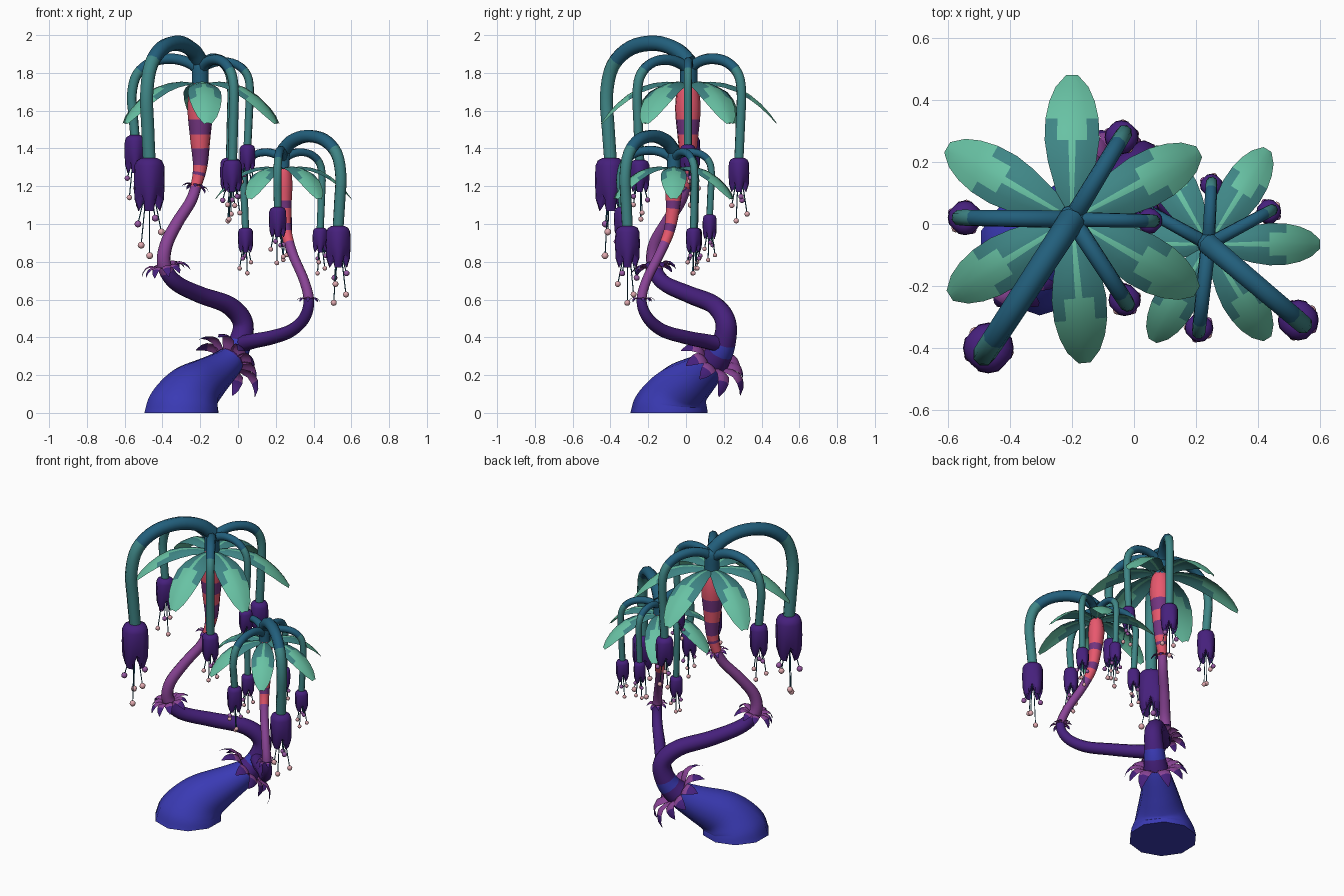
import bpy, bmesh, math, random
from mathutils import Vector, Matrix

if "Cube" in bpy.data.objects:
    bpy.data.objects.remove(bpy.data.objects["Cube"])

random.seed(4)
UP = Vector((0, 0, 1))

# ---------- palette ----------
PALETTE = [("indigo_blue", "3A3AB4"), ("dark_purple", "46207C"), ("plum", "8A4496"),
           ("coral_red", "EC5A70"), ("stripe_purple", "733580"), ("deep_teal", "225F7C"),
           ("mid_teal", "3F8686"), ("mint", "68C2A4"), ("bead_pink", "E2AAB0"), ("bead_mauve", "9A5AA4")]
BLUE, DARK, PLUM, RED, STRIPE, DEEP, TEAL, MINT, PINK, MAUVE = range(10)


def linear(h):
    s = [int(h[i:i + 2], 16) / 255 for i in (0, 2, 4)]
    return [c / 12.92 if c < .04 else ((c + .055) / 1.055) ** 2.4 for c in s] + [1]


mats = []
for name, code in PALETTE:
    m = bpy.data.materials.new(name)
    m.diffuse_color = linear(code)
    m.use_nodes = True
    m.node_tree.nodes["Principled BSDF"].inputs["Base Color"].default_value = m.diffuse_color
    mats.append(m)


# ---------- helpers ----------
def finish(name, bm, recalc=True, angle=50):
    if recalc:
        bmesh.ops.recalc_face_normals(bm, faces=bm.faces)
    me = bpy.data.meshes.new(name)
    bm.to_mesh(me)
    bm.free()
    for m in mats:
        me.materials.append(m)
    ob = bpy.data.objects.new(name, me)
    bpy.context.collection.objects.link(ob)
    bpy.ops.object.select_all(action='DESELECT')
    ob.select_set(True)
    bpy.context.view_layer.objects.active = ob
    bpy.ops.object.shade_smooth_by_angle(angle=math.radians(angle))


def spline(pts, n):
    """Catmull-Rom through tuples; returns a list of (u, Vector, radius)."""
    P = [Vector(p) for p in pts]
    P = [2 * P[0] - P[1]] + P + [2 * P[-1] - P[-2]]
    out = []
    for i in range(1, len(P) - 2):
        a, b, c, d = P[i - 1:i + 3]
        for k in range(n + (i == len(P) - 3)):
            t = k / n
            q = .5 * (2 * b + (c - a) * t + (2 * a - 5 * b + 4 * c - d) * t * t + (3 * b - a - 3 * c + d) * t ** 3)
            out.append((i - 1 + t, q.xyz, q.w))
    return out


def tube(bm, pts, rule, sides=10, n=5, grounded=False):
    """Sweep a round section along pts; rule(u, z) gives the colour."""
    path = spline(pts, n) if n > 1 else [(i, Vector(p[:3]), p[3]) for i, p in enumerate(pts)]
    rings, side = [], Vector((1, .3, 0))
    for i, (u, p, r) in enumerate(path):
        tan = (path[min(i + 1, len(path) - 1)][1] - path[max(i - 1, 0)][1]).normalized()
        if grounded:
            tan = UP.lerp(tan, min(1, p.z / .2)).normalized()
        side = (side - tan * side.dot(tan)).normalized()
        other = tan.cross(side)
        ring = []
        for k in range(sides):
            a = math.tau * k / sides
            v = p + r * (side * math.cos(a) + other * math.sin(a))
            v.z = max(v.z, 0)
            ring.append(bm.verts.new(v))
        rings.append(ring)
    for i in range(len(rings) - 1):
        m = rule((path[i][0] + path[i + 1][0]) / 2, (path[i][1].z + path[i + 1][1].z) / 2)
        for k in range(sides):
            j = (k + 1) % sides
            f = bm.faces.new((rings[i][k], rings[i][j], rings[i + 1][j], rings[i + 1][k]))
            f.material_index = m
    bm.faces.new(rings[0]).material_index = rule(0, path[0][1].z)
    bm.faces.new(rings[-1]).material_index = rule(path[-1][0], path[-1][1].z)


COLS = (-1, -.55, -.13, .13, .55, 1)


def leaf(bm, o, out, up, length, width, profile, rule):
    """Blade from profile rows of (distance, height, width factor)."""
    across = up.cross(out).normalized()
    rows = []
    for d, h, w in profile:
        rows.append([bm.verts.new(o + out * d * length + up * (h - .06 * c * c * w) * length
                                  + across * c * w * width / 2) for c in COLS])
    for i in range(len(rows) - 1):
        for k in range(5):
            f = bm.faces.new((rows[i][k], rows[i + 1][k], rows[i + 1][k + 1], rows[i][k + 1]))
            f.material_index = rule(i / (len(rows) - 1), k)


def stripes(z, edges):
    return RED if sum(z > e for e in edges) % 2 == 0 else STRIPE


# ---------- trunks ----------
def main_rule(u, z):
    if u < 4 or 4.45 < u < 5:
        return BLUE
    if z < .74:
        return DARK
    return PLUM if z < 1.2 else stripes(z, (1.26, 1.28, 1.32, 1.39, 1.47, 1.56))


def side_rule(u, z):
    if u < 5.2:
        return DARK
    return PLUM if z < .9 else stripes(z, (.96, 1.0, 1.07, 1.13))


bm = bmesh.new()
tube(bm, [(-.3, -.09, 0, .205), (-.288, -.08, .06, .19), (-.235, -.03, .13, .152), (-.135, .07, .2, .11),
          (-.04, .155, .28, .078), (.01, .2, .37, .063), (.025, .21, .48, .055), (-.05, .15, .57, .05),
          (-.2, .02, .625, .046), (-.33, -.12, .69, .042), (-.39, -.17, .78, .038), (-.38, -.165, .89, .035),
          (-.32, -.1, 1.01, .032), (-.25, -.03, 1.12, .03), (-.22, 0, 1.21, .03), (-.2, .01, 1.31, .039),
          (-.2, .01, 1.45, .054), (-.2, .01, 1.6, .068), (-.2, .01, 1.7, .06), (-.2, .01, 1.75, .04)],
     main_rule, 10, 6, True)
finish("main_trunk", bm)
bm = bmesh.new()
tube(bm, [(0, .2, .36, .045), (.08, .1, .38, .04), (.18, 0, .4, .037), (.28, -.12, .435, .034),
          (.35, -.2, .5, .031), (.375, -.235, .59, .028), (.35, -.21, .7, .026), (.29, -.14, .84, .026),
          (.255, -.09, .96, .03), (.245, -.07, 1.08, .038), (.24, -.065, 1.2, .048), (.24, -.065, 1.27, .043),
          (.24, -.065, 1.31, .03)], side_rule, 10, 6)
finish("side_trunk", bm)

# ---------- leaf collars on the trunks ----------
COLLAR = [(0, 0, .6), (.25, .16, .95), (.5, .24, 1), (.72, .16, .9), (.9, -.02, .6), (1, -.25, .08)]
bm = bmesh.new()
for c, axis, r, n, length in [((-.045, .155, .275), (.8, .8, 1), .055, 10, .155),
                              ((-.385, -.165, .765), (-.2, -.15, 1), .025, 10, .1),
                              ((-.225, 0, 1.195), (.25, .2, 1), .02, 8, .055),
                              ((.372, -.232, .6), (0, 0, 1), .02, 8, .05)]:
    q = Vector(axis).normalized().to_track_quat('Z', 'Y')
    for i in range(n):
        a = math.tau * (i + random.uniform(-.15, .15)) / n
        out = q @ Vector((math.cos(a), math.sin(a), 0))
        leaf(bm, Vector(c) + out * r, out, q @ UP, length * random.uniform(.8, 1.15), length * .48, COLLAR,
             lambda t, k: PLUM if t < .5 else DARK)
finish("trunk_collar_leaves", bm, False)

# ---------- crown leaves ----------
BLADE = [(0, 0, .42), (.12, .03, .5), (.25, .04, .66), (.4, .025, .88), (.55, -.02, 1), (.7, -.11, .97),
         (.82, -.21, .83), (.92, -.32, .6), (1, -.43, .22)]
for name, c, length, angles in [("main_crown_leaves", (-.2, .015, 1.735), .465, (90, 150, 212, 275, 330, 28)),
                                ("side_crown_leaves", (.24, -.065, 1.29), .36, (0, 58, 120, 180, 240, 302))]:
    bm = bmesh.new()
    for a in angles:
        a = math.radians(a)
        leaf(bm, Vector(c), Vector((math.cos(a), math.sin(a), 0)), UP, length, length * .38, BLADE,
             lambda t, k: TEAL if k != 2 and t < (.6 if k in (0, 4) else .5) else MINT)
    finish(name, bm, False)


# ---------- hanging flowers ----------
def flower(bm, x, y, top, h, r):
    rings = []
    for t, f in [(0, .5), (.05, .82), (.15, .97), (.45, 1), (.78, .95), (1, .72)]:
        ring = []
        for k in range(16):
            gap = k % 4 == 0
            rr = r * f * (1 - .28 * t * gap)
            zz = top - h * (t - (.32 * gap if t == 1 else .1 * gap if t > .7 else 0))
            a = (k + 2) * math.tau / 16
            ring.append(bm.verts.new((x + rr * math.cos(a), y + rr * math.sin(a), zz)))
        rings.append(ring)
    faces = [bm.faces.new(rings[0])]
    for a, b in zip(rings, rings[1:]):
        faces += [bm.faces.new((a[k], a[k - 1], b[k - 1], b[k])) for k in range(16)]
    mid = bm.verts.new((x, y, top - h * .7))
    faces += [bm.faces.new((rings[-1][k], rings[-1][k - 1], mid)) for k in range(16)]
    for f in faces:
        f.material_index = DARK


def stamens(bm, x, y, top, h, r):
    turn = random.random() * 6
    for i, d in enumerate((.14, .25, .4, .65, .85)):
        a = turn + i * 2.5
        spread = r * (.35 if i == 4 else .8)
        e = Vector((x + spread * math.cos(a), y + spread * math.sin(a), top - h * (1 + d)))
        s = Vector((x + (e.x - x) * .4, y + (e.y - y) * .4, top - h * .7))
        tube(bm, [(*s, .003), (*e, .003)], lambda u, z: DEEP, 4, 1)
        ball = bmesh.ops.create_uvsphere(bm, u_segments=8, v_segments=6, radius=.006 + r * .15,
                                         matrix=Matrix.Translation(e))
        for f in {f for v in ball["verts"] for f in v.link_faces}:
            f.material_index = PINK if i > 1 else MAUVE


# ---------- arching vines: (x, y, flower top, flower height, flower radius, peak, vine radius) ----------
ARCH = [(0, .2), (.16, .07), (.43, 0), (.74, .05), (.97, .24), (1.05, .55)]
CROWNS = [("main", (-.2, .015), 1.7, 1.87, .046,
           [(-.47, -.4, 1.35, .28, .082, 1.957, .044), (-.545, .02, 1.47, .2, .056, 1.875, .031),
            (-.04, .28, 1.35, .18, .055, 1.875, .031), (.05, .01, 1.42, .14, .042, 1.86, .026),
            (-.03, -.245, 1.34, .17, .052, 1.87, .03)]),
          ("side", (.24, -.065), 1.27, 1.4, .035,
           [(.53, -.31, .99, .22, .066, 1.465, .037), (.21, -.335, 1.09, .16, .046, 1.39, .026),
            (.435, .04, .98, .13, .04, 1.38, .023), (.25, .125, 1.05, .13, .037, 1.38, .022),
            (.04, .045, .98, .13, .04, 1.38, .023)])]
for name, (cx, cy), z0, z1, rs, vines in CROWNS:
    vine_bm, flower_bm, stamen_bm = bmesh.new(), bmesh.new(), bmesh.new()
    tube(vine_bm, [(cx, cy, z0, rs), (cx, cy, (z0 + z1) / 2, rs), (cx, cy, z1 - .02, rs), (cx, cy, z1, rs * .6)],
         lambda u, z: DEEP, 10, 2)
    for x, y, top, h, r, peak, rv in vines:
        span = math.hypot(x - cx, y - cy)
        pts = [(cx + (x - cx) * f, cy + (y - cy) * f, peak - d * span, rv * (1 - .03 * i))
               for i, (f, d) in enumerate(ARCH)]
        pts += [(x + (x - cx) * .03, y + (y - cy) * .03, (pts[-1][2] + top) / 2, rv * .84), (x, y, top - .01, rv * .82)]
        tube(vine_bm, pts, lambda u, z: DEEP if u < 3.7 else TEAL, 8, 4)
        flower(flower_bm, x, y, top, h, r)
        stamens(stamen_bm, x, y, top, h, r)
    finish(name + "_crown_vines", vine_bm)
    finish(name + "_crown_flowers", flower_bm)
    finish(name + "_crown_stamens", stamen_bm)
